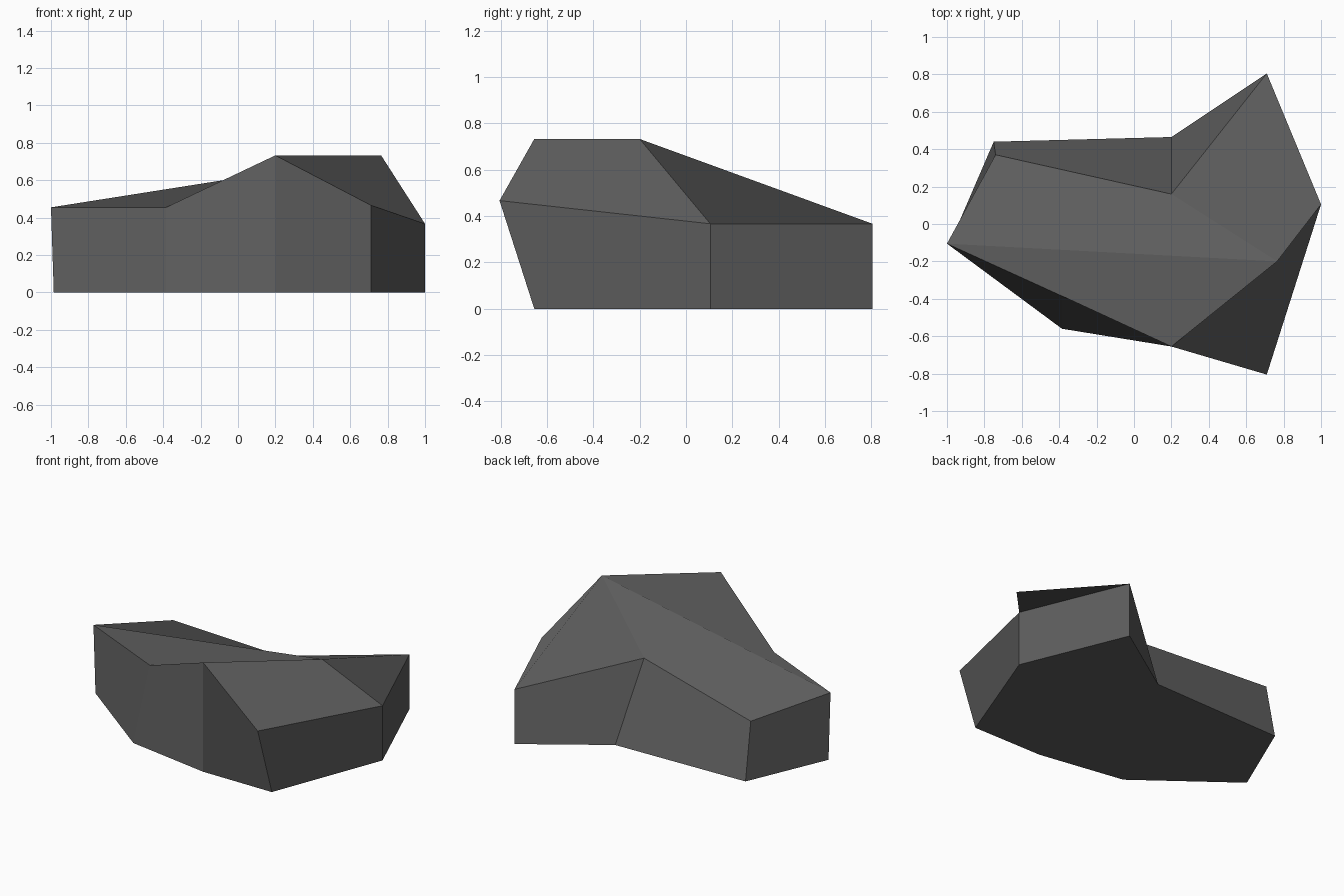
import bpy
import bmesh

old = bpy.data.objects.get("Cube")
if old:
    bpy.data.objects.remove(old, do_unlink=True)

# Stone grey material
stone = bpy.data.materials.new("dark_stone_grey")
stone.use_nodes = True
grey = (0.11, 0.11, 0.11, 1.0)
stone.diffuse_color = grey
bsdf = stone.node_tree.nodes["Principled BSDF"]
bsdf.inputs["Base Color"].default_value = grey
bsdf.inputs["Roughness"].default_value = 0.9

# Footprint on the ground and shoulder ring above it, counterclockwise
footprint = {
    "west": (-0.985, -0.105), "dent": (-0.385, -0.56), "peak": (0.2, -0.655),
    "nose": (0.71, -0.655), "east": (1.0, 0.105), "horn": (0.71, 0.805),
    "notch": (0.2, 0.465), "back": (-0.75, 0.44),
}
shoulder = {
    "west": (-1.0, -0.105, 0.455), "dent": (-0.385, -0.385, 0.455),
    "peak": (0.2, -0.655, 0.733), "nose": (0.71, -0.805, 0.467),
    "east": (1.0, 0.105, 0.367), "horn": (0.71, 0.805, 0.367),
    "notch": (0.2, 0.16, 0.467), "back": (-0.74, 0.37, 0.375),
}

bm = bmesh.new()
low = {k: bm.verts.new((x, y, 0)) for k, (x, y) in footprint.items()}
top = {k: bm.verts.new(p) for k, p in shoulder.items()}
top["summit"] = bm.verts.new((0.765, -0.2, 0.733))

# Side walls, each folding from its lower far corner to its upper near corner
names = list(footprint)
for a, b in zip(names, names[1:] + names[:1]):
    bm.faces.new((low[b], top[b], top[a], low[a]))

# Underside
bm.faces.new([low[k] for k in reversed(names)])

# Four broad facets meeting at the summit, each folding from its first corner
for facet in ("summit west dent peak", "peak nose east summit",
              "summit east horn notch", "notch back west summit"):
    bm.faces.new([top[k] for k in facet.split()])

bm.normal_update()
mesh = bpy.data.meshes.new("rock")
bm.to_mesh(mesh)
bm.free()
mesh.materials.append(stone)
rock = bpy.data.objects.new("rock", mesh)
bpy.context.collection.objects.link(rock)
